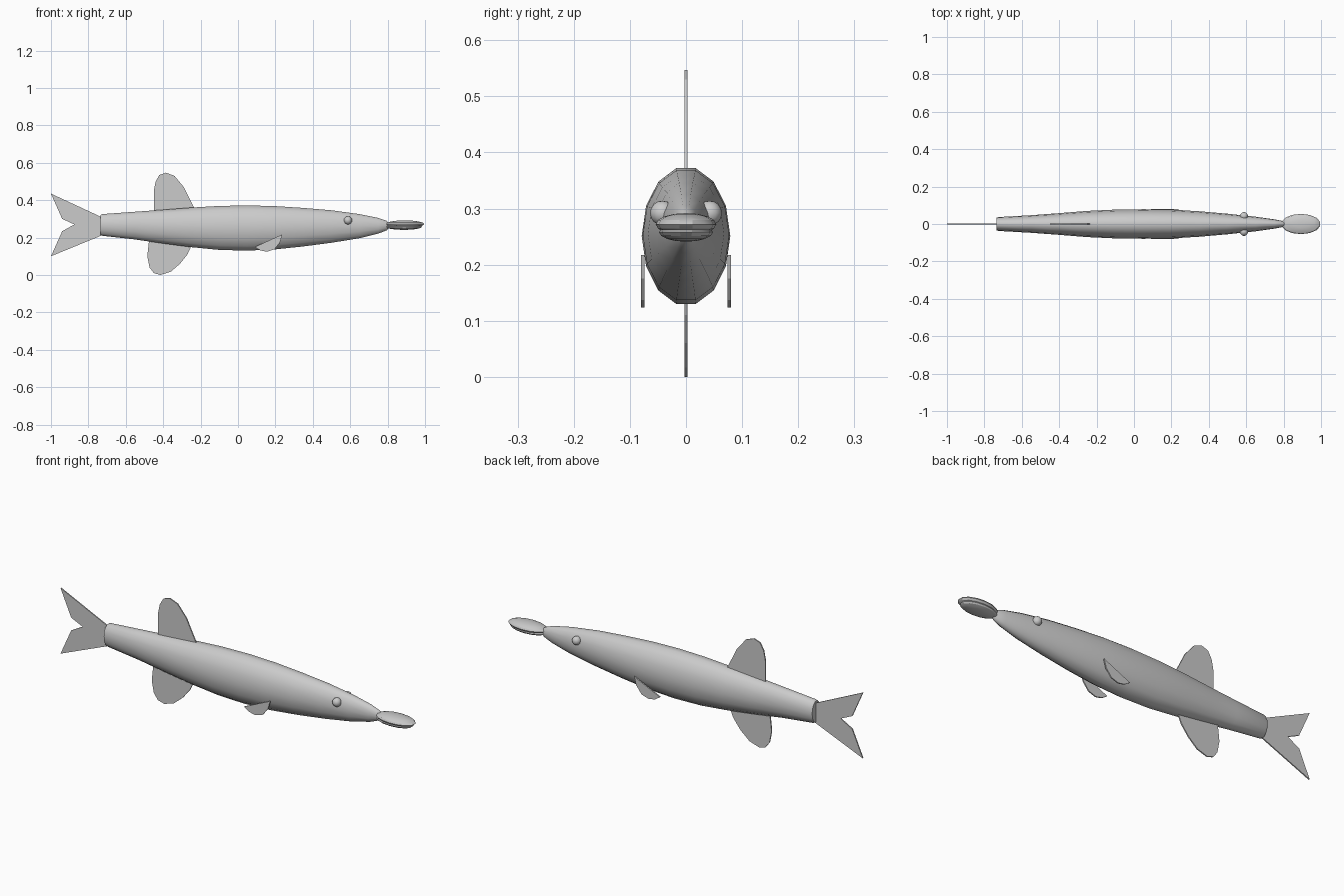
import bpy, bmesh
from math import sin, cos, pi

if "Cube" in bpy.data.objects:
    bpy.data.objects.remove(bpy.data.objects["Cube"])


def finish(bm, name, smooth=None):
    bmesh.ops.recalc_face_normals(bm, faces=bm.faces)
    me = bpy.data.meshes.new(name)
    bm.to_mesh(me)
    bm.free()
    ob = bpy.data.objects.new(name, me)
    bpy.context.collection.objects.link(ob)
    if smooth:
        bpy.ops.object.select_all(action='DESELECT')
        ob.select_set(True)
        bpy.context.view_layer.objects.active = ob
        bpy.ops.object.shade_smooth_by_angle(angle=smooth)
    return ob


def fin(name, outline, y=0.0, t=0.006):
    """Thin flat plate from an x-z outline."""
    bm = bmesh.new()
    f = bm.faces.new([bm.verts.new((x, y - t / 2, z)) for x, z in outline])
    ext = bmesh.ops.extrude_face_region(bm, geom=[f])["geom"]
    bmesh.ops.translate(bm, vec=(0, t, 0),
                        verts=[v for v in ext if isinstance(v, bmesh.types.BMVert)])
    return finish(bm, name)


def ellipsoid(name, centre, radii, segs=14, rings=8, smooth=None):
    bm = bmesh.new()
    bmesh.ops.create_uvsphere(bm, u_segments=segs, v_segments=rings, radius=1)
    bmesh.ops.scale(bm, vec=radii, verts=bm.verts)
    bmesh.ops.translate(bm, vec=centre, verts=bm.verts)
    return finish(bm, name, smooth)


# Body: 14-sided loft; each station is x, half width, bottom, top
STATIONS = [
    (-0.735, 0.033, 0.213, 0.322), (-0.725, 0.037, 0.208, 0.327),
    (-0.55, 0.047, 0.188, 0.340), (-0.40, 0.058, 0.166, 0.351),
    (-0.25, 0.070, 0.146, 0.363), (-0.10, 0.077, 0.131, 0.372),
    (0.05, 0.079, 0.127, 0.375), (0.20, 0.077, 0.134, 0.371),
    (0.35, 0.068, 0.150, 0.361), (0.50, 0.055, 0.170, 0.348),
    (0.65, 0.039, 0.195, 0.327), (0.75, 0.025, 0.220, 0.306),
    (0.795, 0.016, 0.238, 0.290), (0.812, 0.007, 0.256, 0.274),
]
N = 14
bm = bmesh.new()
loops = []
for x, w, lo, hi in STATIONS:
    mid, h = (lo + hi) / 2, (hi - lo) / 2
    loops.append([bm.verts.new((x, w * cos(2 * pi * i / N), mid + h * sin(2 * pi * i / N)))
                  for i in range(N)])
for a, b in zip(loops, loops[1:]):
    for i in range(N):
        j = (i + 1) % N
        bm.faces.new((a[i], a[j], b[j], b[i]))
bm.faces.new(loops[0])
bm.faces.new(loops[-1])
finish(bm, "body", 0.7)

# Flattened bill: upper and lower jaw
ellipsoid("upper_jaw", (0.892, 0, 0.272), (0.106, 0.054, 0.020), smooth=0.5)
ellipsoid("lower_jaw", (0.887, 0, 0.258), (0.100, 0.048, 0.017), smooth=0.5)

# Fins on the centre line
fin("dorsal_fin", [(-0.45, 0.33), (-0.45, 0.45), (-0.44, 0.50), (-0.42, 0.535),
                   (-0.385, 0.547), (-0.34, 0.53), (-0.29, 0.47), (-0.255, 0.40),
                   (-0.23, 0.35)])
fin("anal_fin", [(-0.475, 0.19), (-0.485, 0.10), (-0.473, 0.04), (-0.45, 0.01),
                 (-0.415, 0.0), (-0.36, 0.017), (-0.31, 0.06), (-0.27, 0.11),
                 (-0.245, 0.165)])
fin("tail_fin", [(-0.72, 0.305), (-1.0, 0.435), (-0.94, 0.30), (-0.875, 0.27),
                 (-0.94, 0.234), (-1.0, 0.10), (-0.72, 0.215)])

# Mirrored eyes and pectoral fins
for side, s in (("left", 1), ("right", -1)):
    ellipsoid("eye_" + side, (0.588, s * 0.042, 0.292), (0.022, 0.022, 0.022),
              12, 8, smooth=0.7)
    fin("pectoral_fin_" + side, [(0.237, 0.217), (0.225, 0.175), (0.195, 0.137),
                                 (0.155, 0.124), (0.12, 0.131), (0.09, 0.15)],
        y=s * 0.077)
